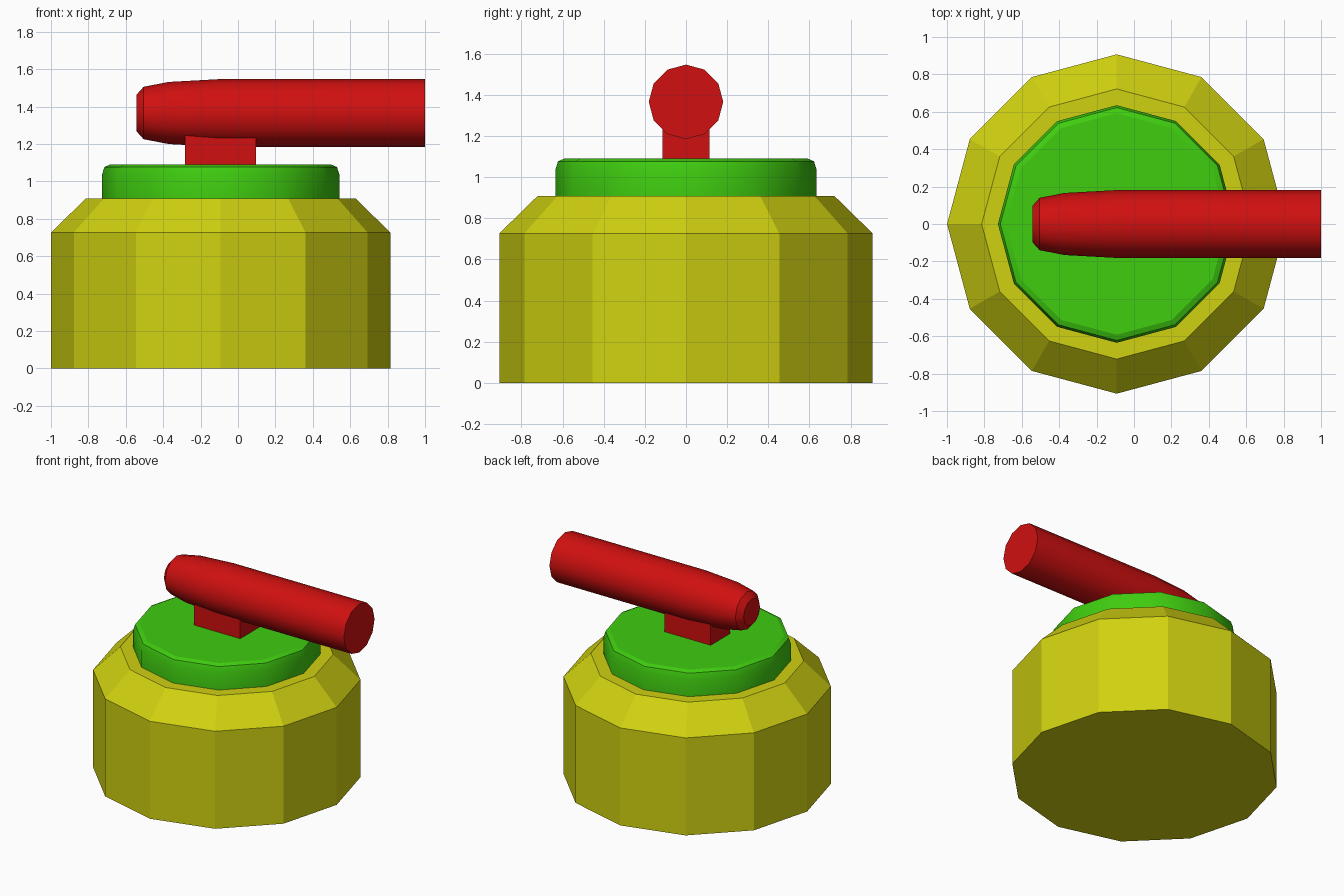
import bpy, bmesh, math
from mathutils import Matrix

if "Cube" in bpy.data.objects:
    bpy.data.objects.remove(bpy.data.objects["Cube"])

CX = -0.0925   # shared axis of base, turret and mount
SIDES = 12


def material(name, rgb):
    m = bpy.data.materials.new(name)
    m.diffuse_color = (*rgb, 1)
    m.use_nodes = True
    m.node_tree.nodes["Principled BSDF"].inputs["Base Color"].default_value = m.diffuse_color
    return m


def finish(bm, name, mat, matrix, smooth_angle=None):
    bmesh.ops.transform(bm, matrix=matrix, verts=bm.verts)
    bmesh.ops.recalc_face_normals(bm, faces=bm.faces)
    mesh = bpy.data.meshes.new(name)
    bm.to_mesh(mesh)
    bm.free()
    if smooth_angle:
        mesh.shade_smooth()
        mesh.set_sharp_from_angle(angle=math.radians(smooth_angle))
        for p in mesh.polygons:      # end caps stay flat
            if len(p.vertices) == SIDES:
                p.use_smooth = False
    mesh.materials.append(mat)
    obj = bpy.data.objects.new(name, mesh)
    bpy.context.collection.objects.link(obj)
    return obj


def lathe(name, profile, mat, matrix, smooth_angle=None):
    """Closed 12-sided solid from (radius, height) pairs along local z."""
    bm = bmesh.new()
    rings = []
    for r, h in profile:
        angles = [math.tau * i / SIDES for i in range(SIDES)]
        rings.append([bm.verts.new((r * math.cos(a), r * math.sin(a), h)) for a in angles])
    for low, high in zip(rings, rings[1:]):
        for i in range(SIDES):
            j = (i + 1) % SIDES
            bm.faces.new((low[i], low[j], high[j], high[i]))
    bm.faces.new(rings[0][::-1])
    bm.faces.new(rings[-1])
    return finish(bm, name, mat, matrix, smooth_angle)


yellow = material("yellow", (0.63, 0.64, 0.005))
green = material("green", (0.05, 0.61, 0.005))
red = material("red", (0.63, 0.005, 0.005))
upright = Matrix.Translation((CX, 0, 0))

# Faceted base with chamfered shoulder
lathe("base", [(0.907, 0), (0.907, 0.727), (0.722, 0.908)], yellow, upright)

# Round turret plate with softened top rim
lathe("turret_plate",
      [(0.635, 0.908), (0.635, 1.035), (0.622, 1.077), (0.592, 1.09)],
      green, upright, 32)

# Block carrying the barrel
bm = bmesh.new()
bmesh.ops.create_cube(bm, size=1)
finish(bm, "barrel_mount", red,
       Matrix.Translation((CX, 0, 1.18)) @ Matrix.Diagonal((0.38, 0.226, 0.18, 1)))

# Barrel along x, tapering to the rear
lathe("barrel",
      [(0.097, -0.543), (0.14, -0.505), (0.166, -0.37), (0.181, -0.1), (0.181, 1.0)],
      red, Matrix.Translation((0, 0, 1.366)) @ Matrix.Rotation(math.pi / 2, 4, 'Y'), 32)
